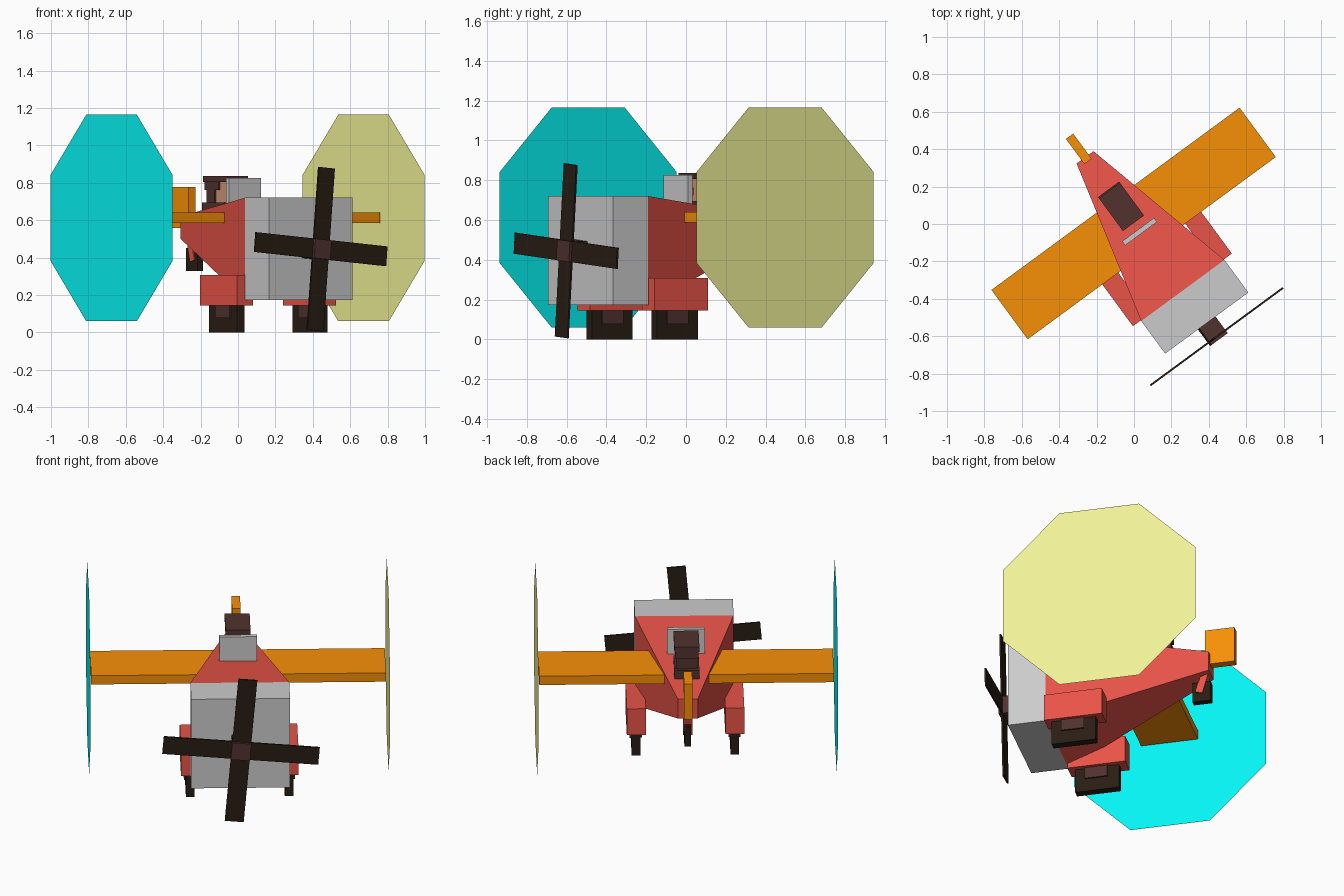
import bpy, bmesh, math
from mathutils import Matrix, Vector

if "Cube" in bpy.data.objects:
    bpy.data.objects.remove(bpy.data.objects["Cube"])

# The whole plane is built nose towards -y, then turned about z
TURN = Matrix.Rotation(math.radians(36.3), 4, 'Z')


def material(name, r, g, b):
    m = bpy.data.materials.new(name)
    m.diffuse_color = [(c / 255) ** 2.2 for c in (r, g, b)] + [1]
    m.use_nodes = True
    m.node_tree.nodes["Principled BSDF"].inputs["Base Color"].default_value = m.diffuse_color
    return m


RED = material("red_paint", 232, 84, 73)
ORANGE = material("orange_paint", 247, 143, 15)
DARK = material("dark_wood", 45, 35, 26)
BROWN = material("brown", 82, 53, 50)
SKIN = material("skin", 205, 145, 115)
CYAN = material("cyan", 15, 243, 243)
YELLOW = material("yellow", 240, 241, 150)


def finish(name, bm, mat, local=Matrix()):
    bmesh.ops.recalc_face_normals(bm, faces=bm.faces[:])
    mesh = bpy.data.meshes.new(name)
    bm.to_mesh(mesh)
    bm.free()
    mesh.transform(TURN @ local)
    if mat:
        mesh.materials.append(mat)
    obj = bpy.data.objects.new(name, mesh)
    bpy.context.collection.objects.link(obj)
    return obj


def box(name, x, y, z, mat=None, local=Matrix()):
    """Box from (min, max) pairs on each axis."""
    bm = bmesh.new()
    bmesh.ops.create_cube(bm, size=1)
    for v in bm.verts:
        v.co = Vector([a + (b - a) * (c + 0.5) for c, (a, b) in zip(v.co, (x, y, z))])
    return finish(name, bm, mat, local)


# Engine cowl
box("engine_cowl", (-.276, .276), (-.657, -.441), (.172, .72))

# Tapered fuselage: front rectangle lofted to a small tail rectangle
bm = bmesh.new()
rings = []
for y, w, z0, z1 in ((-.441, .276, .172, .72), (.442, .056, .5, .62)):
    rings.append([bm.verts.new(p) for p in ((-w, y, z0), (w, y, z0), (w, y, z1), (-w, y, z1))])
for r in rings:
    bm.faces.new(r)
for i in range(4):
    j = (i + 1) % 4
    bm.faces.new((rings[0][i], rings[0][j], rings[1][j], rings[1][i]))
finish("fuselage", bm, RED)

# Wing, tail fin, windshield
box("wing", (-.823, .823), (-.16, .167), (.586, .64), ORANGE)
box("tail_fin", (-.024, .024), (.415, .582), (.558, .776), ORANGE)
box("windshield", (-.106, .106), (-.064, -.037), (.62, .826))

# Propeller, spun slightly off vertical
spin = Matrix.Translation((0, 0, .445)) @ Matrix.Rotation(math.radians(5), 4, 'Y')
box("propeller_hub", (-.054, .054), (-.767, -.65), (-.052, .052), BROWN, spin)
for i in range(2):
    blade = spin @ Matrix.Rotation(math.pi / 2 * i, 4, 'Y')
    box(f"propeller_blade_{i}", (-.437, .437), (-.752, -.742), (-.053, .053), DARK, blade)

# Flat octagonal discs at the wing tips, undercarriage on both sides
for side, s, mat in (("left", -1, CYAN), ("right", 1, YELLOW)):
    bm = bmesh.new()
    bmesh.ops.create_circle(bm, cap_ends=True, segments=8, radius=.552 / math.cos(math.pi / 8))
    place = (Matrix.Translation((s * .836, .004, .612)) @ Matrix.Rotation(s * math.pi / 2, 4, 'Y')
             @ Matrix.Rotation(math.pi / 8, 4, 'Z'))
    finish(f"{side}_tip_disc", bm, mat, place)

    def sided(a, b):
        return tuple(sorted((s * a, s * b)))
    box(f"{side}_wheel_cover", sided(.222, .328), (-.437, -.105), (.145, .307), RED)
    box(f"{side}_wheel", sided(.252, .3), (-.4, -.147), (0, .146), DARK)
    box(f"{side}_wheel_axle", sided(.242, .31), (-.343, -.213), (.078, .15), BROWN)

# Tail wheel with its strut
box("tail_wheel", (-.019, .019), (.34, .445), (.328, .45), DARK)
tilt = Matrix.Translation((0, .395, .44)) @ Matrix.Rotation(math.radians(-15), 4, 'X')
box("tail_strut", (-.026, .026), (-.02, .02), (-.06, .08), RED, tilt)

# Pilot
box("pilot_body", (-.07, .07), (.03, .23), (.58, .695), BROWN)
box("pilot_head", (-.052, .052), (.035, .17), (.69, .815), SKIN)
box("pilot_nose", (-.015, .015), (.01, .04), (.725, .76), SKIN)
box("pilot_hair_back", (-.06, .06), (.13, .205), (.69, .8), BROWN)
box("pilot_hair_mid", (-.064, .064), (.09, .215), (.76, .82), BROWN)
box("pilot_hair_top", (-.07, .07), (.005, .222), (.805, .836), BROWN)
